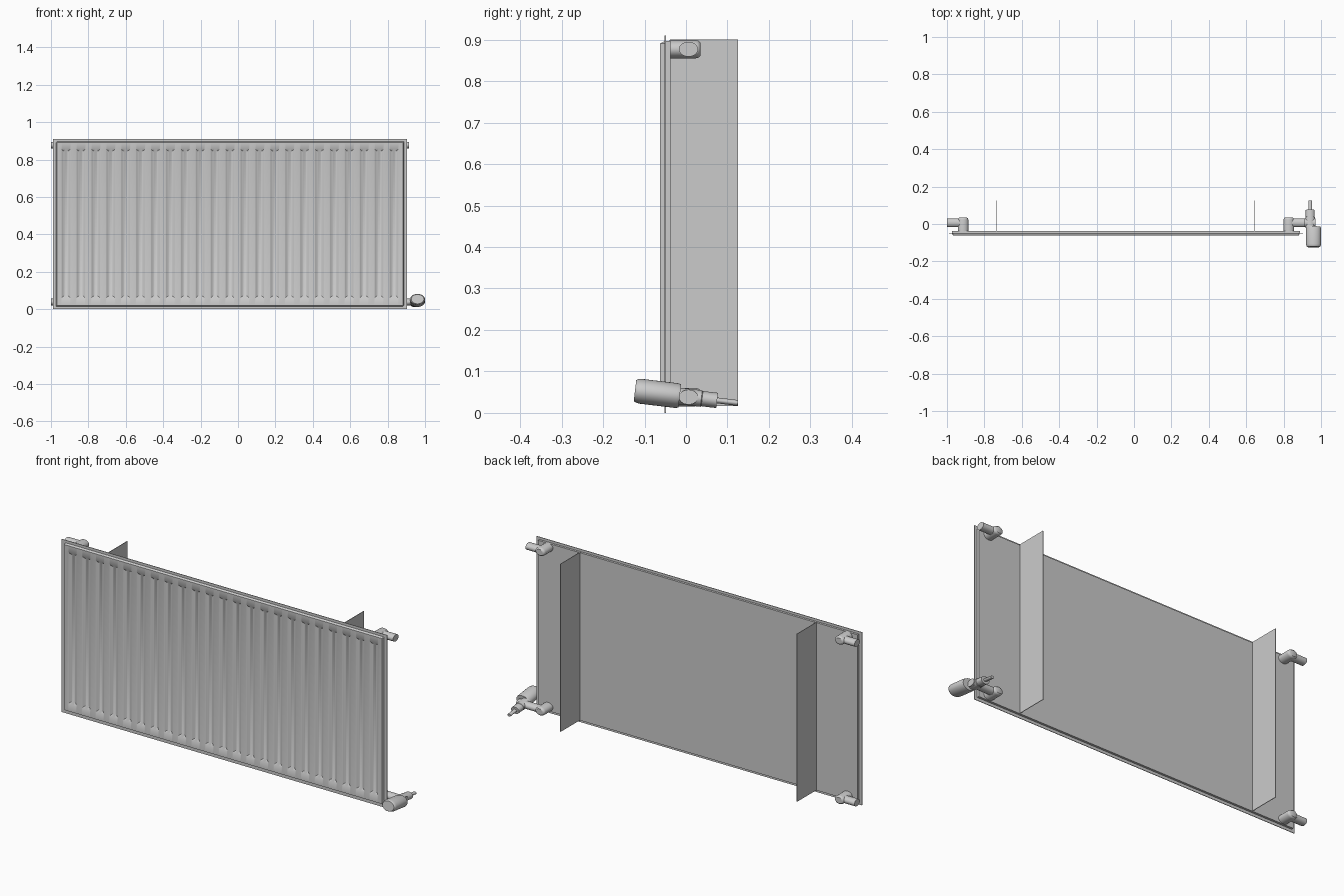
import bpy, bmesh, math
from mathutils import Vector

if "Cube" in bpy.data.objects:
    bpy.data.objects.remove(bpy.data.objects["Cube"])

CX = -0.043            # panel centre in x
SIDES = 32


def finish(name, bm, smooth=True, recalc=True):
    if recalc:
        bmesh.ops.recalc_face_normals(bm, faces=bm.faces)
    me = bpy.data.meshes.new(name)
    bm.to_mesh(me)
    bm.free()
    ob = bpy.data.objects.new(name, me)
    bpy.context.collection.objects.link(ob)
    if smooth:
        bpy.ops.object.select_all(action='DESELECT')
        ob.select_set(True)
        bpy.context.view_layer.objects.active = ob
        bpy.ops.object.shade_smooth_by_angle(angle=math.radians(35))
    return ob


def box(name, lo, hi):
    bm = bmesh.new()
    bmesh.ops.create_cube(bm, size=1)
    for v in bm.verts:
        v.co = [l + (h - l) * (c + 0.5) for l, h, c in zip(lo, hi, v.co)]
    return finish(name, bm, False)


def tube(name, start, end, ru, rv, side, rings=((0, 1), (1, 1))):
    """Oval solid along start-end; rings are (position, radius factor)."""
    start, end, u = Vector(start), Vector(end), Vector(side)
    v = (end - start).normalized().cross(u)
    bm = bmesh.new()
    loops = []
    for t, s in rings:
        c = start.lerp(end, t)
        loops.append([bm.verts.new(c + u * (ru * s * math.cos(a)) + v * (rv * s * math.sin(a)))
                      for a in (2 * math.pi * i / SIDES for i in range(SIDES))])
    for a, b in zip(loops, loops[1:]):
        for i in range(SIDES):
            j = (i + 1) % SIDES
            bm.faces.new((a[i], a[j], b[j], b[i]))
    bm.faces.new(loops[0])
    bm.faces.new(loops[-1])
    return finish(name, bm)


# Front sheet: a grid whose columns follow the recessed flutes
FRONT, SEAM, DEPTH, COUNT, PITCH, HALF = -0.0625, -0.05, 0.010, 23, 0.0797, 0.026
Z_LOW, Z_HIGH, SLOPE = 0.058, 0.858, 1.5
cols = [(-0.93, 0, SEAM), (-0.924, 0, FRONT)]
for n in range(COUNT):
    x = (n - (COUNT - 1) / 2) * PITCH
    for i in range(-5, 6):
        cols.append((x + HALF * i / 5, DEPTH * (1 - (i / 5) ** 2), FRONT))
cols += [(0.924, 0, FRONT), (0.93, 0, SEAM)]

bm = bmesh.new()
grid = []
for x, d, y in cols:
    pts = [(0.015, SEAM), (0.021, y), (Z_LOW, y), (Z_LOW + d * SLOPE, y + d),
           (Z_HIGH - d * SLOPE, y + d), (Z_HIGH, y), (0.891, y), (0.897, SEAM)]
    grid.append([bm.verts.new((CX + x, py, z)) for z, py in pts])
for a, b in zip(grid, grid[1:]):
    for r in range(7):
        bm.faces.new((a[r], b[r], b[r + 1], a[r + 1]))
bmesh.ops.remove_doubles(bm, verts=bm.verts, dist=1e-5)
finish("fluted_front", bm, recalc=False)

# Welded seam rim and flat back sheet
box("seam_rim", (CX - 0.947, -0.0515, 0), (CX + 0.947, -0.0485, 0.91))
box("back_sheet", (CX - 0.93, -0.05, 0.015), (CX + 0.93, -0.037, 0.897))

# Wall brackets
for side, label in ((-1, "left"), (1, "right")):
    x = CX - 0.002 + side * 0.688
    box(f"wall_bracket_{label}", (x - 0.0015, -0.038, 0.017), (x + 0.0015, 0.125, 0.9))

# Corner connections: an elbow from the back and a sideways pipe
for side, label in ((-1, "left"), (1, "right")):
    for z, level in ((0.038, "lower"), (0.877, "upper")):
        x = CX + side * 0.871
        tube(f"elbow_{level}_{label}", (x, -0.04, z), (x, 0.035, z), 0.028, 0.022, (1, 0, 0),
             ((0, 1), (0.84, 1), (0.91, 0.96), (0.96, 0.87), (1, 0.7)))
        tube(f"pipe_{level}_{label}", (x, 0.006, z), (CX + side * 0.957, 0.006, z),
             0.023, 0.018, (0, 1, 0))

# Thermostatic valve, tilted slightly up towards the front


def axis(x, y):
    return (x, y, 0.039 - 0.12 * y)


VX = 0.942
tube("valve_body", axis(VX, -0.02), axis(VX, 0.075), 0.026, 0.02, (1, 0, 0),
     ((0, 1), (0.6, 1), (0.62, 0.92), (1, 0.92)))
tube("valve_union", (0.9, 0.006, 0.038), (0.97, 0.006, 0.038), 0.023, 0.018, (0, 1, 0))
tube("valve_pin", axis(VX, 0.07), axis(VX, 0.125), 0.01, 0.007, (1, 0, 0))
tube("thermostat_head", axis(0.96, -0.123), axis(0.96, -0.015), 0.04, 0.03, (1, 0, 0),
     ((0, 0.84), (0.03, 0.92), (0.08, 0.97), (0.14, 1), (0.93, 1), (1, 0.94)))
